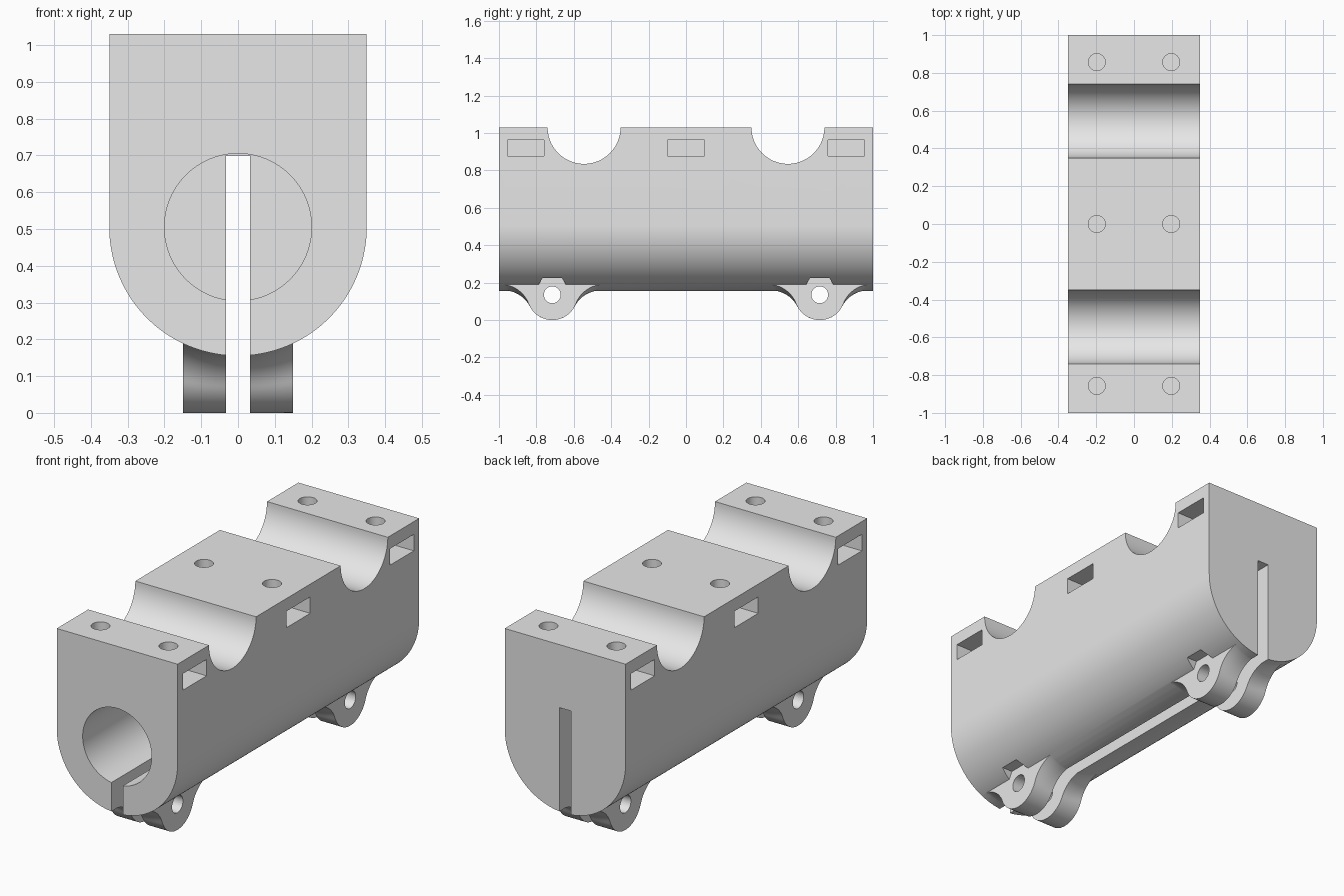
import bpy, bmesh, math

if "Cube" in bpy.data.objects:
    bpy.data.objects.remove(bpy.data.objects["Cube"])

grey = bpy.data.materials.new("light grey plastic")
grey.use_nodes = True
grey.diffuse_color = (0.8, 0.8, 0.8, 1)
grey.node_tree.nodes["Principled BSDF"].inputs["Base Color"].default_value = (0.8, 0.8, 0.8, 1)

WIDTH, TOP, AXIS_Z = 0.35, 1.03, 0.505
SLOT = 0.033


def loft(name, rings):
    """Solid through a series of matching closed rings."""
    bm = bmesh.new()
    loops = [[bm.verts.new(p) for p in ring] for ring in rings]
    n = len(loops[0])
    for a, b in zip(loops, loops[1:]):
        for i in range(n):
            j = (i + 1) % n
            bm.faces.new((a[i], a[j], b[j], b[i]))
    bm.faces.new(loops[0])
    bm.faces.new(loops[-1][::-1])
    bmesh.ops.recalc_face_normals(bm, faces=bm.faces)
    mesh = bpy.data.meshes.new(name)
    bm.to_mesh(mesh)
    bm.free()
    obj = bpy.data.objects.new(name, mesh)
    bpy.context.collection.objects.link(obj)
    mesh.materials.append(grey)
    return obj


def arc(cu, cv, r, start, end, steps):
    return [(cu + r * math.cos(start + (end - start) * i / steps),
             cv + r * math.sin(start + (end - start) * i / steps)) for i in range(steps + 1)]


def circle(cu, cv, r, sides):
    return arc(cu, cv, r, 0, math.tau, sides)[:-1]


def prism(name, profile, axis, lo, hi):
    """Extrude a 2D profile along x, y or z."""
    place = {"x": lambda u, v, t: (t, u, v),
             "y": lambda u, v, t: (u, t, v),
             "z": lambda u, v, t: (u, v, t)}[axis]
    return loft(name, [[place(u, v, t) for u, v in profile] for t in (lo, hi)])


def rect(u0, u1, v0, v1):
    return [(u0, v0), (u1, v0), (u1, v1), (u0, v1)]


# Body: flat top, rounded underside
body = prism("clamp_body",
             [(WIDTH, TOP), (-WIDTH, TOP)] + arc(0, AXIS_Z, WIDTH, math.pi, math.tau, 72),
             "y", -1, 1)


def combine(tool, operation="DIFFERENCE"):
    mod = body.modifiers.new(tool.name, "BOOLEAN")
    mod.operation = operation
    mod.solver = "EXACT"
    mod.object = tool
    bpy.context.view_layer.objects.active = body
    bpy.ops.object.modifier_apply(modifier=mod.name)
    bpy.data.objects.remove(tool)


# Clamp ears: round lobes blended into the curved underside
LOBE, FILLET, EAR_Y, EAR_X = 0.135, 0.16, 0.715, 0.15


def ear_ring(x, cy):
    zt = AXIS_Z - math.sqrt(WIDTH ** 2 - x ** 2) + 0.002
    drop = zt - FILLET - LOBE
    d = math.sqrt((LOBE + FILLET) ** 2 - drop ** 2)
    a = math.atan2(drop, d)
    half = [(d, 0.24)] + arc(d, zt - FILLET, FILLET, math.pi / 2, a + math.pi, 16)
    half += arc(0, LOBE, LOBE, a, -math.pi / 2, 16)[1:]
    outline = half + [(-u, v) for u, v in half[-2::-1]]
    return [(x, cy + u, v) for u, v in outline]


for side in (-1, 1):
    combine(loft("clamp_ear", [ear_ring(EAR_X * i / 5, side * EAR_Y) for i in range(-5, 6)]), "UNION")

# Blind bore and the full-length clamping slot
combine(prism("bore", circle(0, AXIS_Z, 0.2, 96), "y", -1.1, 0.9))
combine(prism("slot", rect(-SLOT, SLOT, -0.1, 0.7), "y", -1.1, 1.1))

# Rod saddles across the top, ear bolt holes and nut clearances
for side in (-1, 1):
    combine(prism("saddle", circle(side * 0.545, TOP, 0.195, 80), "x", -0.5, 0.5))
    combine(prism("ear_bolt_hole", circle(side * EAR_Y, LOBE, 0.045, 32), "x", -0.3, 0.3))
    for x in (-1, 1):
        combine(prism("ear_nut_clearance", circle(side * EAR_Y, LOBE, 0.104, 6),
                      "x", *sorted((x * EAR_X, x * 0.4))))

# Screw holes from above, each meeting a nut pocket open to the side
for y in (-0.857, 0, 0.857):
    for x in (-1, 1):
        combine(prism("screw_hole", circle(x * 0.197, y, 0.045, 32), "z", 0.8, 1.1))
        combine(prism("nut_pocket", rect(y - 0.098, y + 0.098, 0.877, 0.963),
                      "x", *sorted((x * 0.1, x * 0.4))))

bpy.ops.object.select_all(action="DESELECT")
body.select_set(True)
bpy.context.view_layer.objects.active = body
bpy.ops.object.shade_smooth_by_angle(angle=math.radians(30))
